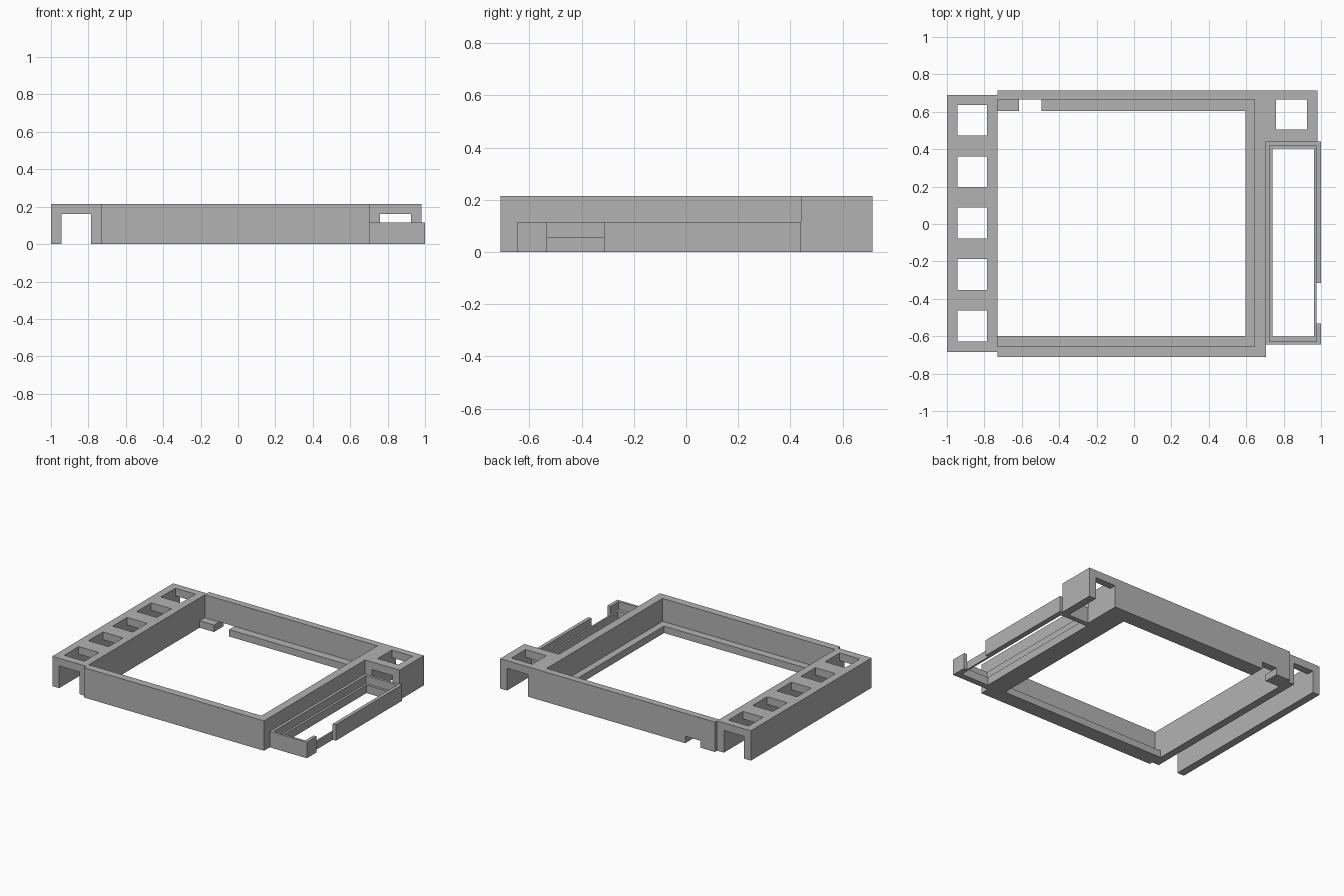
import bpy

cube = bpy.data.objects.get("Cube")
if cube:
    bpy.data.objects.remove(cube, do_unlink=True)

grey = bpy.data.materials.new("plain_grey")
grey.use_nodes = True
COLOUR = (0.45, 0.45, 0.45, 1)
grey.diffuse_color = COLOUR
grey.node_tree.nodes["Principled BSDF"].inputs["Base Color"].default_value = COLOUR

H = 0.215        # full height
ROOF = 0.16      # underside of the button covers
LOW, HIGH = -0.1, 0.4   # cutter overshoot


def box(name, x, y, z):
    """Box spanning the given (min, max) ranges."""
    bpy.ops.mesh.primitive_cube_add(size=1)
    ob = bpy.context.object
    ob.name = name
    for v in ob.data.vertices:
        v.co = [lo + (c + 0.5) * (hi - lo) for c, (lo, hi) in zip(v.co, (x, y, z))]
    ob.data.materials.append(grey)
    return ob


def carve(ob, *cuts):
    """Subtract box-shaped (x, y, z) ranges from an object."""
    for cut in cuts:
        cutter = box("cutter", *cut)
        cutter.hide_render = True
        mod = ob.modifiers.new("cut", "BOOLEAN")
        mod.operation, mod.solver, mod.object = "DIFFERENCE", "EXACT", cutter
        bpy.context.view_layer.objects.active = ob
        bpy.ops.object.modifier_apply(modifier=mod.name)
        bpy.data.objects.remove(cutter, do_unlink=True)


# Main bezel: three walls with an inner ledge and a cable notch at the back
bezel = box("main_bezel", (-0.73, 0.705), (-0.71, 0.715), (0, H))
carve(bezel,
      ((-0.8, 0.645), (-0.655, 0.665), (0.05, HIGH)),
      ((-0.8, 0.595), (-0.6, 0.605), (LOW, HIGH)),
      ((-0.615, -0.495), (0.55, 0.8), (LOW, 0.05)))

# Button bar: channel section with five square openings
bar = box("button_bar", (-1, -0.73), (-0.685, 0.69), (0, H))
slot = (-0.945, -0.785)
carve(bar, (slot, (-0.8, 0.8), (LOW, ROOF)))
for i in range(5):
    mid = 0.555 - 0.275 * i
    carve(bar, (slot, (mid - 0.082, mid + 0.082), (0.1, HIGH)))

# Corner button housing: same section with one opening
corner = box("corner_housing", (0.705, 0.98), (0.44, 0.715), (0, H))
slot = (0.76, 0.925)
carve(corner,
      (slot, (0.3, 0.8), (LOW, ROOF)),
      (slot, (0.505, 0.665), (0.1, HIGH)))

# Side tray: low rim with an inner ledge and a gap in the outer wall
tray = box("side_tray", (0.705, 1), (-0.645, 0.44), (0, 0.115))
carve(tray,
      ((0.725, 0.975), (-0.627, 0.42), (0.058, HIGH)),
      ((0.741, 0.962), (-0.602, 0.403), (LOW, HIGH)),
      ((0.975, 1.1), (-0.533, -0.315), (LOW, HIGH)))
